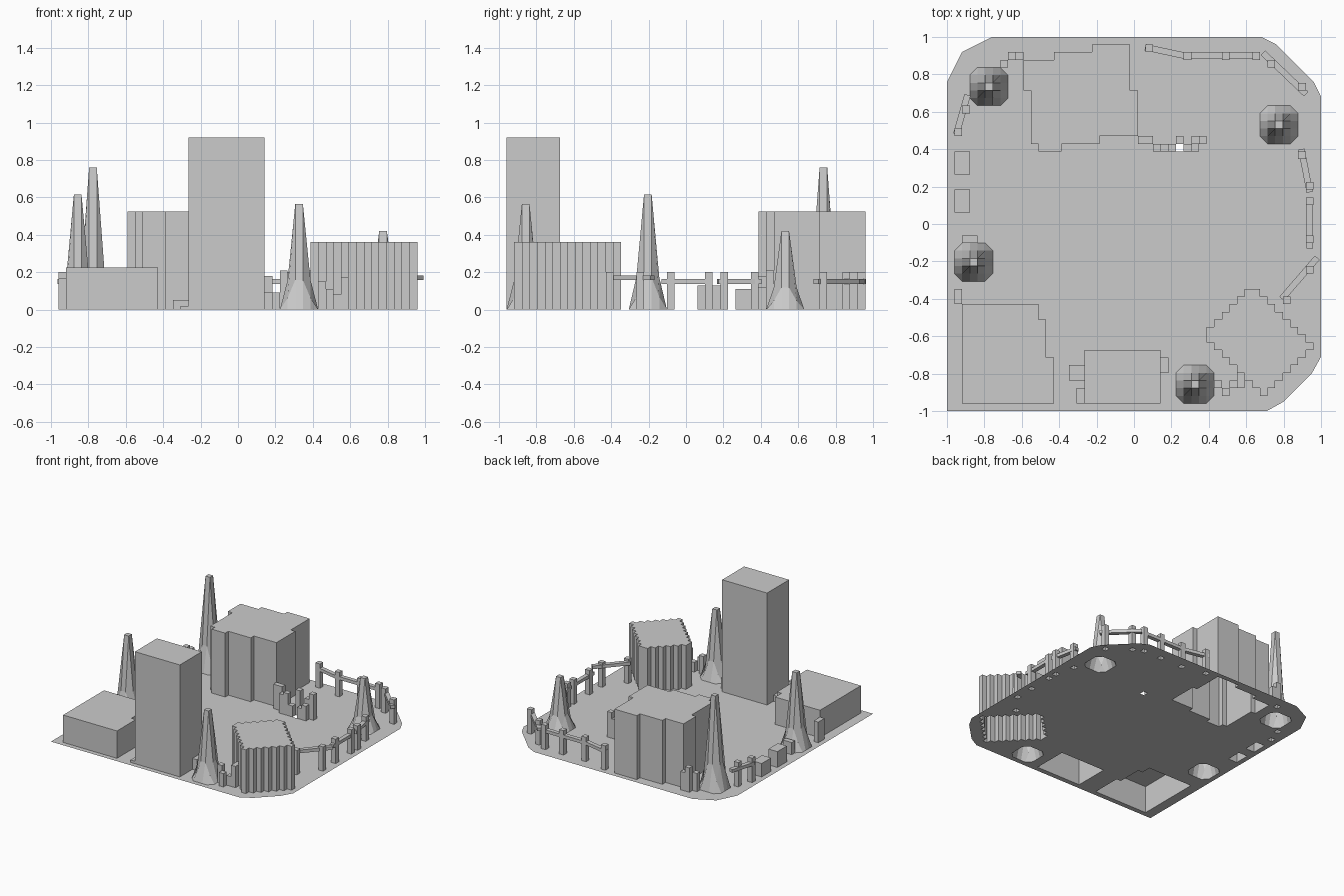
import bpy, bmesh, math
from mathutils import Vector
from mathutils.geometry import tessellate_polygon

if "Cube" in bpy.data.objects:
    bpy.data.objects.remove(bpy.data.objects["Cube"])

U = 2 / 49          # the whole scene sits on a 49 x 49 cell plan
holes = []          # footprints left open in the ground sheet


def P(x, y, z=0.0):
    return Vector((x * U - 1, y * U - 1, z))


def make(name, verts, faces):
    me = bpy.data.meshes.new(name)
    me.from_pydata([tuple(v) for v in verts], [], faces)
    ob = bpy.data.objects.new(name, me)
    bpy.context.collection.objects.link(ob)
    return ob


def prism(name, outline, h, hole=True):
    """Open-bottomed block over a cell outline."""
    area = sum(a[0] * b[1] - b[0] * a[1]
               for a, b in zip(outline, outline[1:] + outline[:1]))
    if area < 0:
        outline = outline[::-1]
    n = len(outline)
    verts = [P(x, y) for x, y in outline] + [P(x, y, h) for x, y in outline]
    faces = [(i, (i + 1) % n, n + (i + 1) % n, n + i) for i in range(n)]
    make(name, verts, faces + [tuple(range(n, 2 * n))])
    if hole:
        holes.append(verts[:n])


def block(name, x0, y0, x1, y1, h, hole=True):
    prism(name, [(x0, y0), (x1, y0), (x1, y1), (x0, y1)], h, hole)


def spire(name, cx, cy, h):
    """Flared spire on a 5 x 5 grid of cells, steep in the middle."""
    def height(i, j):
        a, b = sorted((abs(i - 2.5), abs(j - 2.5)))
        if b > 2:
            return 0
        return h if b < 1 else h * (0.28 if a < 1 else 0.11)
    verts = [P(cx + i - 2.5, cy + j - 2.5, height(i, j))
             for j in range(6) for i in range(6)]
    corners = {0, 5, 30, 35}
    faces = []
    for j in range(5):
        for i in range(5):
            k = j * 6 + i
            faces.append(tuple(v for v in (k, k + 1, k + 7, k + 6)
                               if v not in corners))
    ob = make(name, verts, faces)
    bm = bmesh.new()
    bm.from_mesh(ob.data)
    bmesh.ops.delete(bm, geom=[v for v in bm.verts if not v.link_faces])
    bm.to_mesh(ob.data)
    bm.free()
    ring = [(1.5, 2.5), (2.5, 1.5), (2.5, -1.5), (1.5, -2.5),
            (-1.5, -2.5), (-2.5, -1.5), (-2.5, 1.5), (-1.5, 2.5)]
    holes.append([P(cx + x, cy + y) for x, y in ring])


def rail(name, a, b, z=0.155, w=0.034, t=0.026):
    """Thin bar between two plan points."""
    a, b = Vector((*a, z)), Vector((*b, z))
    d = b - a
    bpy.ops.mesh.primitive_cube_add(size=1, location=(a + b) / 2,
                                    rotation=(0, 0, math.atan2(d.y, d.x)))
    ob = bpy.context.object
    ob.name = name
    ob.scale = (d.length, w, t)


def stair(x, y, dirs, n):
    out = []
    for _ in range(n):
        for dx, dy in dirs:
            x, y = x + dx, y + dy
            out.append((x, y))
    return out


# main buildings
prism("low_building", [(2, 1), (14, 1), (14, 7), (13, 7), (13, 12), (12, 12),
                       (12, 14), (2, 14)], 0.225)
block("tower", 18, 1, 28, 8, 0.92)
prism("wide_building", [(10, 46), (14, 46), (14, 47), (19, 47), (19, 48), (24, 48),
                        (24, 42), (25, 42), (25, 36), (20, 36), (20, 35), (15, 35),
                        (15, 34), (12, 34), (12, 35), (11, 35), (11, 42), (10, 42)], 0.525)

# diagonal building with stepped walls
diamond = ([(39, 16), (41, 16)] + stair(41, 16, [(0, -1), (1, 0)], 7)
           + [(48, 8)] + stair(48, 8, [(-1, 0), (0, -1)], 6)
           + [(41, 2)] + stair(41, 2, [(0, 1), (-1, 0)], 7)
           + [(34, 11)] + stair(34, 11, [(1, 0), (0, 1)], 5)[:-1])
prism("diagonal_building", diamond, 0.36)

# steps around the tower
block("tower_step_left", 16, 4, 18, 6, 0.05, False)
block("tower_step_front", 17, 1, 18, 3, 0.02, False)
block("tower_step_right", 28, 5, 29, 7, 0.09, False)

# tall flared spires
for i, s in enumerate([(5.5, 42.5, 0.76), (43.5, 37.5, 0.42),
                       (3.5, 19.5, 0.615), (32.5, 3.5, 0.565)]):
    spire(f"spire_{i}", *s)

# broken walls made of single-cell columns
ruins = [(25, 35, .2), (26, 35, .2), (27, 34, .16), (28, 34, .18), (29, 34, .09),
         (30, 35, .21), (31, 34, .09), (32, 34, .12), (32, 35, .16), (33, 35, .21),
         (35, 3, .15), (36, 2, .11), (37, 3, .08), (38, 3, .175), (38, 4, .175)]
for i, (x, y, h) in enumerate(ruins):
    block(f"ruin_column_{i}", x, y, x + 1, y + 1, h, False)
holes.append([P(30, 34), P(31, 34), P(31, 35), P(30, 35)])

# crates on the left side
block("crate_front", 1, 26, 3, 29, 0.13)
block("crate_back", 1, 31, 3, 34, 0.11)
block("crate_by_spire", 2, 22, 4, 23, 0.10, False)
block("crate_by_building", 1, 14, 2, 16, 0.17, False)

# fence posts
posts = [(26, 47), (31, 46), (36, 46), (40, 46), (42, 45), (46, 42), (46, 33),
         (47, 29), (47, 27), (47, 22), (47, 18), (44, 14), (1, 36), (8, 46), (2, 39)]
for i, (x, y) in enumerate(posts):
    block(f"fence_post_{i}", x, y, x + 1, y + 1, 0.2)
block("fence_post_spire", 7, 45, 8, 46, 0.15, False)
block("fence_post_wall", 9, 46, 10, 47, 0.15, False)

# fence rails
rails = [((.06, .945), (.27, .90)), ((.27, .90), (.64, .90)), ((.69, .915), (.92, .695)),
         ((.895, .40), (.94, .17)), ((.94, .12), (.94, -.13)), ((.98, -.18), (.79, -.40)),
         ((-.89, .69), (-.95, .48))]
for i, (a, b) in enumerate(rails):
    rail(f"fence_rail_{i}", a, b, 0.17 if i == 5 else 0.15)

# ground sheet with open footprints
outline = [Vector((x, y, 0)) for x, y in [
    (-1, -1), (.71, -1), (.80, -.95), (.95, -.80), (1, -.71), (1, .68), (.96, .76),
    (.76, .96), (.68, 1), (-.76, 1), (-.92, .92), (-1, .76)]]
loops = [outline] + holes
flat = [v for loop in loops for v in loop]
tris = []
for a, b, c in tessellate_polygon(loops):
    up = (flat[b] - flat[a]).cross(flat[c] - flat[a]).z > 0
    tris.append((a, b, c) if up else (a, c, b))
make("ground", flat, tris)
